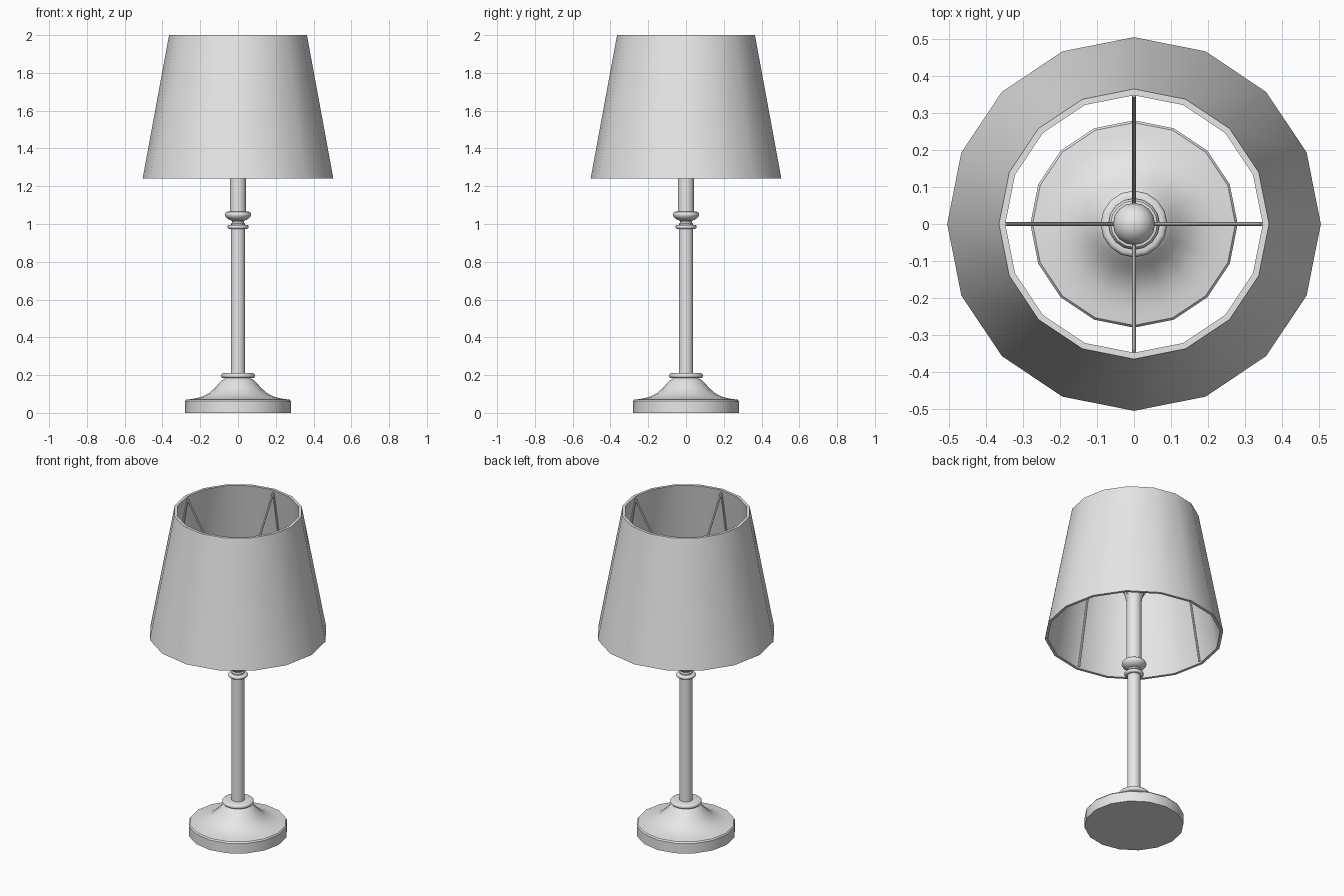
import bpy, bmesh, math
from mathutils import Vector

if "Cube" in bpy.data.objects:
    bpy.data.objects.remove(bpy.data.objects["Cube"])

SIDES = 16

grey = bpy.data.materials.new("light grey")
grey.diffuse_color = (0.8, 0.8, 0.8, 1)
grey.use_nodes = True
grey.node_tree.nodes["Principled BSDF"].inputs["Base Color"].default_value = grey.diffuse_color


def finish(name, bm):
    """Turn a bmesh into a smooth-shaded object with sharp edges kept."""
    bmesh.ops.recalc_face_normals(bm, faces=bm.faces)
    mesh = bpy.data.meshes.new(name)
    bm.to_mesh(mesh)
    bm.free()
    mesh.materials.append(grey)
    ob = bpy.data.objects.new(name, mesh)
    bpy.context.collection.objects.link(ob)
    bpy.ops.object.select_all(action='DESELECT')
    ob.select_set(True)
    bpy.context.view_layer.objects.active = ob
    bpy.ops.object.shade_smooth_by_angle(angle=math.radians(35))
    return ob


def lathe(name, profile, sides=SIDES, closed=False):
    """Spin (radius, z) points round the z axis; cap the ends unless closed."""
    bm = bmesh.new()
    rings = []
    for r, z in profile:
        rings.append([bm.verts.new((r * math.cos(2 * math.pi * i / sides),
                                    r * math.sin(2 * math.pi * i / sides), z))
                      for i in range(sides)])
    pairs = list(zip(rings, rings[1:]))
    if closed:
        pairs.append((rings[-1], rings[0]))
    for a, b in pairs:
        for i in range(sides):
            j = (i + 1) % sides
            bm.faces.new((a[i], a[j], b[j], b[i]))
    if not closed:
        bm.faces.new(rings[0])
        bm.faces.new(rings[-1])
    return finish(name, bm)


def rod(name, start, end, radius=0.006):
    """Thin round wire between two points."""
    a, b = Vector(start), Vector(end)
    d = b - a
    bm = bmesh.new()
    bmesh.ops.create_cone(bm, cap_ends=True, segments=8, radius1=radius,
                          radius2=radius, depth=d.length)
    turn = d.to_track_quat('Z', 'Y').to_matrix()
    for v in bm.verts:
        v.co = turn @ v.co + (a + b) / 2
    return finish(name, bm)


def bead(radius, z, half, core, steps=6):
    """Half-round moulding profile from core radius out to radius."""
    return [(radius - half + half * math.cos(t), z + half * math.sin(t))
            for t in (math.pi * (k / steps - 0.5) for k in range(steps + 1))]


# foot: disc with a concave sweep up to the stem
lathe("base", [(0.28, 0), (0.28, 0.062), (0.274, 0.070), (0.25, 0.073),
               (0.225, 0.077), (0.19, 0.086), (0.155, 0.104), (0.125, 0.13),
               (0.102, 0.155), (0.085, 0.172), (0.07, 0.182), (0.06, 0.19)])
lathe("base_collar", bead(0.09, 0.197, 0.013, 0.04))

# stem and turned mouldings
lathe("lower_stem", [(0.038, 0.19), (0.038, 0.98)])
lathe("stem_ring", bead(0.056, 0.985, 0.011, 0.038))
lathe("neck", [(0.036, 0.99), (0.036, 1.003), (0.03, 1.01), (0.036, 1.022)])
lathe("stem_bead", [(0.034, 1.018), (0.05, 1.025), (0.064, 1.036), (0.07, 1.047),
                    (0.069, 1.056), (0.063, 1.064), (0.043, 1.067)])
lathe("upper_stem", [(0.043, 1.06), (0.043, 1.48)])

# rounded cap where the spokes meet
R, cz = 0.057, 1.515
lathe("stem_cap", [(0.043, 1.46)] +
      [(R * math.cos(t), cz + R * math.sin(t))
       for t in (math.radians(d) for d in (-30, 0, 20, 40, 60, 75, 88))])

# hollow tapered shade
lathe("shade", [(0.505, 1.24), (0.365, 2.0), (0.348, 2.0), (0.488, 1.24)], closed=True)

# wire frame: sloping spokes and ribs along the shade wall
for k in range(4):
    c, s = round(math.cos(k * math.pi / 2)), round(math.sin(k * math.pi / 2))
    rod(f"spoke_{k + 1}", (0.04 * c, 0.04 * s, 1.48), (0.348 * c, 0.348 * s, 1.985))
    rod(f"rib_{k + 1}", (0.346 * c, 0.346 * s, 1.985), (0.481 * c, 0.481 * s, 1.25))
